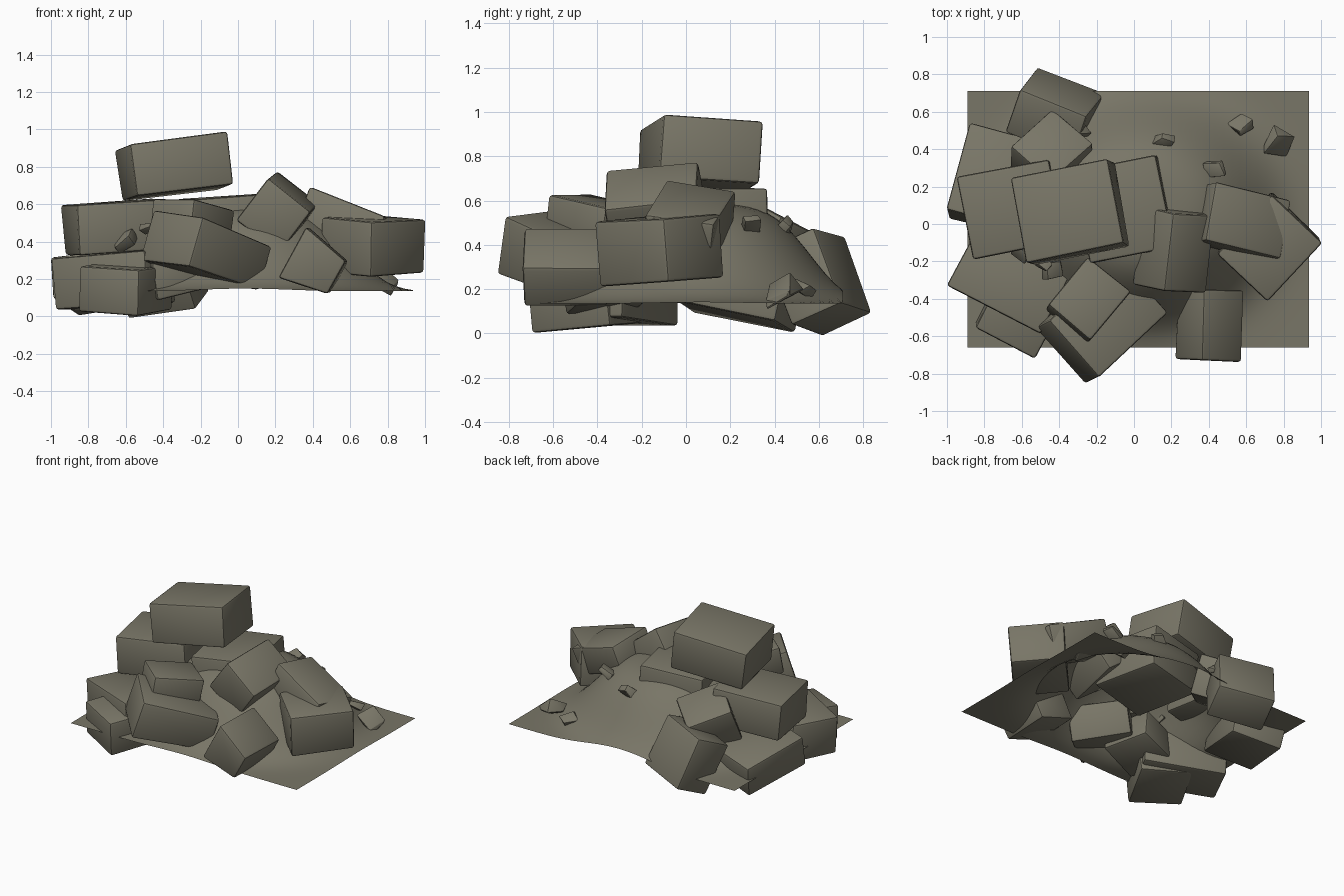
import bpy
import bmesh
import random
from math import exp, radians
from mathutils import Euler, Vector

random.seed(4)
cube = bpy.data.objects.get("Cube")
if cube:
    bpy.data.objects.remove(cube, do_unlink=True)

# One weathered stone colour for everything
stone = bpy.data.materials.new("weathered_stone")
stone.use_nodes = True
colour = (0.19, 0.18, 0.135, 1)
stone.diffuse_color = colour
shader = stone.node_tree.nodes["Principled BSDF"]
shader.inputs["Base Color"].default_value = colour
shader.inputs["Roughness"].default_value = 0.9


def finish(name, bm, angle):
    """Turn a bmesh into a shaded, coloured object."""
    bmesh.ops.recalc_face_normals(bm, faces=bm.faces)
    mesh = bpy.data.meshes.new(name)
    bm.to_mesh(mesh)
    bm.free()
    mesh.materials.append(stone)
    obj = bpy.data.objects.new(name, mesh)
    bpy.context.collection.objects.link(obj)
    bpy.ops.object.select_all(action="DESELECT")
    obj.select_set(True)
    bpy.context.view_layer.objects.active = obj
    bpy.ops.object.shade_smooth_by_angle(angle=radians(angle))
    return obj


def block(name, centre, size, turn, taper=1, rough=0.005, edge=0.016):
    """Rough-cut block with worn edges; turn in degrees, taper thins its +x end."""
    bm = bmesh.new()
    bmesh.ops.create_cube(bm, size=1)
    for v in bm.verts:
        if v.co.x > 0:
            v.co.z *= taper
        wobble = Vector([random.uniform(-rough, rough) for _ in range(3)])
        v.co = v.co * Vector(size) + wobble
    bmesh.ops.bevel(bm, geom=bm.edges[:], offset=edge, segments=2,
                    profile=0.5, affect="EDGES")
    obj = finish(name, bm, 25)
    obj.location = centre
    obj.rotation_euler = Euler([radians(a) for a in turn])
    return obj


# Draped earth mound: a flat sheet that swells into a dome with a soft skirt
def mound_height(x, y):
    spread = 2.6 * (x - 0.04) ** 2 + 3.5 * (y - 0.07) ** 2
    return 0.135 + 0.45 * exp(-spread * spread)


bm = bmesh.new()
bmesh.ops.create_grid(bm, x_segments=40, y_segments=32, size=0.5)
for v in bm.verts:
    x = v.co.x * 1.825 + 0.023
    y = v.co.y * 1.37 + 0.025
    v.co = (x, y, mound_height(x, y))
finish("earth_mound", bm, 60)

# Stacked blocks on the crown
block("top_block", (-0.34, 0.065, 0.8), (0.53, 0.46, 0.28), (-4, -7, 11))
block("crown_slab", (-0.05, 0.08, 0.49), (0.46, 0.5, 0.31), (0, -4, 11))

# Blocks on the left flank and back
block("upper_left_block", (-0.65, 0.08, 0.48), (0.5, 0.45, 0.27), (0, -4, 11))
block("lower_left_block", (-0.76, 0.24, 0.185), (0.36, 0.49, 0.22), (-11, -8, -14))
block("back_left_block", (-0.44, 0.36, 0.41), (0.3, 0.32, 0.28), (-20, -18, -42))
block("back_block", (-0.42, 0.595, 0.235), (0.39, 0.38, 0.26), (-66, -7, -22))

# Blocks on the right flank
block("ridge_block", (0.215, -0.14, 0.56), (0.29, 0.42, 0.28), (7, 37, -3))
block("upper_right_block", (0.575, 0.01, 0.5), (0.44, 0.32, 0.2), (-9, 21, -14))
block("right_block", (0.725, -0.12, 0.38), (0.43, 0.37, 0.29), (4, -2, 47))

# Blocks along the front
block("front_right_block", (0.415, -0.54, 0.275), (0.27, 0.38, 0.31), (0, 28, -2),
      taper=0.65)
block("front_block", (-0.17, -0.515, 0.345), (0.53, 0.4, 0.28), (5, 16, 43),
      taper=0.85)
block("front_cap_block", (-0.25, -0.41, 0.5), (0.34, 0.29, 0.2), (0, 11, 50))
block("left_front_block", (-0.665, -0.31, 0.19), (0.56, 0.34, 0.28), (0, -4, -27))
block("left_foot_block", (-0.6, -0.45, 0.15), (0.36, 0.4, 0.25), (4, 3, -28))
block("buried_block", (-0.34, -0.35, 0.23), (0.32, 0.34, 0.2), (4, -12, 15))

# Small broken chips scattered over the mound
chips = [
    (-0.28, 0.5, 0.4, 0.07), (0.16, 0.44, 0.47, 0.1),
    (0.43, 0.29, 0.49, 0.1), (0.57, 0.53, 0.2, 0.1),
    (0.78, 0.43, 0.19, 0.15), (-0.6, -0.14, 0.4, 0.12),
    (-0.48, -0.22, 0.47, 0.07), (-0.43, -0.24, 0.4, 0.1),
]
for i, (x, y, z, s) in enumerate(chips):
    spin = [random.uniform(-40, 40) for _ in range(3)]
    block(f"stone_chip_{i + 1}", (x, y, z), (s, s * 0.8, s * 0.6), spin,
          taper=0.7, rough=s * 0.15, edge=s * 0.06)
